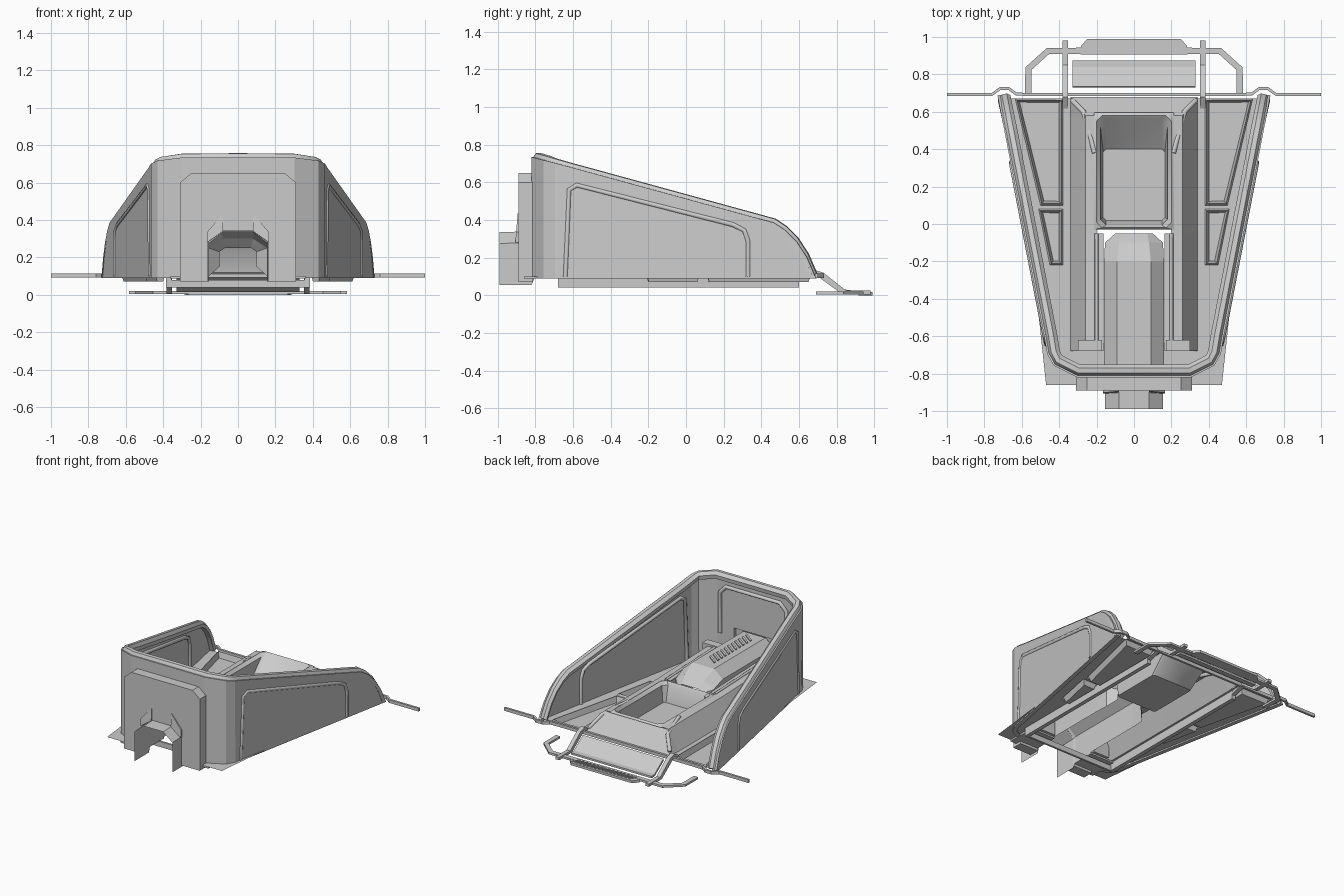
import bpy, bmesh, math
from mathutils import Vector

if "Cube" in bpy.data.objects:
    bpy.data.objects.remove(bpy.data.objects["Cube"])


def sheet(name, verts, faces, thick=0.0, mirror=False, smooth=False, offset=-1):
    me = bpy.data.meshes.new(name)
    me.from_pydata([tuple(v) for v in verts], [], faces)
    bm = bmesh.new()
    bm.from_mesh(me)
    bmesh.ops.recalc_face_normals(bm, faces=bm.faces)
    bm.to_mesh(me)
    bm.free()
    ob = bpy.data.objects.new(name, me)
    bpy.context.collection.objects.link(ob)
    if mirror:
        ob.modifiers.new("mirror", 'MIRROR').use_clip = True
    if thick:
        m = ob.modifiers.new("thick", 'SOLIDIFY')
        m.thickness, m.offset = thick, offset
    if smooth:
        bpy.context.view_layer.objects.active = ob
        ob.select_set(True)
        bpy.ops.object.shade_smooth_by_angle(angle=math.radians(35))
        ob.select_set(False)
    return ob


def loft(name, rings, closed=False, cap=False, **kw):
    n = len(rings[0])
    faces = []
    for r in range(len(rings) - 1):
        for i in range(n if closed else n - 1):
            j = (i + 1) % n
            faces.append((r * n + i, r * n + j, (r + 1) * n + j, (r + 1) * n + i))
    if cap:
        faces.append(tuple(range((len(rings) - 1) * n, len(rings) * n)))
    if cap == 'both':
        faces.append(tuple(range(n)))
    return sheet(name, [v for r in rings for v in r], faces, **kw)


def prism(name, pts, fn0, fn1, **kw):
    return loft(name, [[fn0(*p) for p in pts], [fn1(*p) for p in pts]], True, 'both', **kw)


def ribbon(name, path, w, z0, z1):
    # flat bar following a plan path
    P = [Vector(p) for p in path]
    rings = []
    for i, p in enumerate(P):
        t = (P[min(i + 1, len(P) - 1)] - P[max(i - 1, 0)]).normalized()
        n = Vector((-t.y, t.x)) * w / 2
        a, b = p + n, p - n
        rings.append([(a.x, a.y, z0), (b.x, b.y, z0), (b.x, b.y, z1), (a.x, a.y, z1)])
    return loft(name, rings, True, 'both')


def tube(name, pts, r, cyclic=False, res=2):
    cu = bpy.data.curves.new(name, 'CURVE')
    cu.dimensions = '3D'
    cu.bevel_depth, cu.bevel_resolution, cu.use_fill_caps = r, res, True
    sp = cu.splines.new('POLY')
    sp.points.add(len(pts) - 1)
    for q, p in zip(sp.points, pts):
        q.co = (*p, 1)
    sp.use_cyclic_u = cyclic
    ob = bpy.data.objects.new(name, cu)
    bpy.context.collection.objects.link(ob)
    return ob


def flip(pts):
    return [(-p[0], *p[1:]) for p in pts]


def box(name, x0, x1, y0, y1, z0, z1, **kw):
    pts = [(x0, y0), (x1, y0), (x1, y1), (x0, y1)]
    return prism(name, pts, lambda x, y: (x, y, z0), lambda x, y: (x, y, z1), **kw)


# Shape of the shell: plan line of the side wall, and the falling rim height
def wall_x(y):
    return 0.465 + (y + 0.6) / 1.29 * 0.25


RIM = [(-0.81, 0.755), (0.47, 0.405), (0.53, 0.365), (0.59, 0.305), (0.645, 0.22), (0.69, 0.115)]


def rim_z(y):
    for (a, za), (b, zb) in zip(RIM, RIM[1:]):
        if y <= b:
            return za + (zb - za) * (y - a) / (b - a)
    return RIM[-1][1]


# Shell wall with a gap for the tunnel
half = [(0.3, -0.805), (0.42, -0.745), (0.45, -0.69), (0.465, -0.6)]
half += [(wall_x(y), y) for y in (0, 0.47, 0.53, 0.59, 0.645, 0.69)]
foot = [(0, -0.805, 0.36), (0.16, -0.805, 0.36), (0.162, -0.805, 0.09)] + [(x, y, 0.09) for x, y in half]
top = [(x, y, rim_z(y) - 0.02) for x, y, _ in foot]
loft("shell_wall", [flip(foot[:0:-1]) + foot, flip(top[:0:-1]) + top], thick=0.03, offset=0)

# Faceted rim along the wall top, leaning inward
section = [(0.012, -0.055), (0.012, -0.03), (-0.008, 0), (-0.035, 0.002), (-0.055, -0.02), (-0.05, -0.05)]
rings = []
for k, (x, y) in enumerate(half):
    t = Vector(half[min(k + 1, len(half) - 1)]) - Vector(half[max(k - 1, 0)])
    n = Vector((t.y, -t.x)).normalized() if k else Vector((0.2, -0.98))
    lean = 0.6 * max(0, (y - 0.42) / 0.27)
    rings.append([(x + n.x * o, y + n.y * o + lean * h, rim_z(y) + h * (1 - lean)) for o, h in section])
mid = [[(0, -0.805 - o, 0.755 + h) for o, h in section]]
loft("shell_rim", mid + rings, True, True, mirror=True, smooth=True)

# Trim frames on outer and inner faces of the side walls and inner front wall
frame = [(-0.64, 0.1), (-0.62, 0.56), (-0.58, 0.585), (0.25, 0.375), (0.31, 0.345), (0.33, 0.29), (0.33, 0.1)]
for s, tag in ((1, "right"), (-1, "left")):
    for off, side in ((0.01, "outer"), (-0.016, "inner")):
        tube(f"side_frame_{side}_{tag}", [(s * (wall_x(y) + off), y, z) for y, z in frame], 0.014)
tube("front_inner_frame", [(-0.27, -0.785, 0.3), (-0.27, -0.785, 0.6), (-0.22, -0.785, 0.65),
                           (0.22, -0.785, 0.65), (0.27, -0.785, 0.6), (0.27, -0.785, 0.3)], 0.014)

# Base flange at the front corners and side floors with two sunken trays each
rows = [(-0.86, 0.42, 0.47), (-0.22, 0.45, wall_x(-0.22)), (0.08, 0.51, wall_x(0.08)),
        (0.10, 0.50, wall_x(0.10)), (0.67, 0.635, wall_x(0.67))]
floor = loft("side_floor", [[(0.34, y, 0.1), (0.38, y, 0.1), (m, y, 0.1), (o, y, 0.1)] for y, m, o in rows],
             mirror=True)
bm = bmesh.new()
bm.from_mesh(floor.data)
trays = [f for f in bm.faces if 0.38 < f.calc_center_median().x < 0.57
         and (-0.2 < f.calc_center_median().y < 0.06 or 0.2 < f.calc_center_median().y)
         and abs(min(v.co.x for v in f.verts) - 0.38) < 0.01]
bmesh.ops.inset_individual(bm, faces=trays, thickness=0.012, depth=0.012)
bmesh.ops.inset_individual(bm, faces=trays, thickness=0.018, depth=0)
for v in {v for f in trays for v in f.verts}:
    v.co.z = 0.07
bm.to_mesh(floor.data)
bm.free()
box("front_floor", 0.16, 0.36, -0.86, -0.64, 0.088, 0.1, mirror=True)

# Raised centre deck: sloping sides, top strips, rear slope and end blocks
deck = [[(0.162, y, z), (0.2, y, z), (0.26, y, z - 0.005), (0.34, y, 0.1)]
        for y, z in ((-0.68, 0.27), (-0.05, 0.25))]
loft("deck_front", deck, mirror=True)
loft("deck_side", [[(0.2, y, 0.25), (0.26, y, 0.245), (0.34, y, 0.1)] for y in (-0.05, 0.58)], mirror=True)
loft("deck_rear", [[(-0.26, 0.58, 0.245), (0.26, 0.58, 0.245)], [(-0.34, 0.68, 0.11), (0.34, 0.68, 0.11)]])
sheet("deck_rear_corner", [(0.26, 0.58, 0.245), (0.34, 0.58, 0.1), (0.34, 0.68, 0.11)], [(0, 1, 2)], mirror=True)
box("deck_end_block", 0.17, 0.3, -0.68, -0.62, 0.1, 0.28, mirror=True)
for s in (1, -1):
    tube("deck_edge", [(s * 0.2, -0.66, 0.27), (s * 0.2, -0.05, 0.25)], 0.01)
    tube("deck_gusset", [(s * 0.21, 0.38, 0.25), (s * 0.27, 0.6, 0.22), (s * 0.33, 0.66, 0.13)], 0.014)


# Sunken seat pan in the deck
def pan_ring(x, y0, y1, z, c):
    return [(-x + c, y0, z), (x - c, y0, z), (x, y0 + c, z), (x, y1 - c, z),
            (x - c, y1, z), (-x + c, y1, z), (-x, y1 - c, z), (-x, y0 + c, z)]


loft("seat_pan", [pan_ring(0.215, -0.03, 0.595, 0.25, 0.005), pan_ring(0.2, -0.02, 0.58, 0.262, 0.03),
                  pan_ring(0.18, -0.005, 0.56, 0.24, 0.03), pan_ring(0.165, 0.02, 0.40, 0.12, 0.015)],
     True, True, smooth=True)

# Tunnel console from the open snout to the sloping nose
arch = []
for y, w, w2, h1, h2, b in ((-0.99, 0.155, 0.08, 0.275, 0.335, 0.055), (-0.82, 0.155, 0.08, 0.28, 0.34, 0.055),
                            (-0.8, 0.16, 0.09, 0.29, 0.35, 0.1), (-0.2, 0.16, 0.09, 0.29, 0.35, 0.1),
                            (-0.1, 0.155, 0.08, 0.25, 0.30, 0.1), (-0.05, 0.10, 0.07, 0.23, 0.25, 0.15)):
    arch.append([(-w, y, b), (-w, y, h1), (-w2, y, h2), (w2, y, h2), (w, y, h1), (w, y, b)])
loft("tunnel_console", arch)
for i in range(11):
    y = -0.32 - i * 0.042
    prism(f"console_slat_{i}", [(-0.04, y + 0.03), (0.04, y - 0.03), (0.04, y - 0.012), (-0.04, y + 0.048)],
          lambda x, y: (x, y, 0.345), lambda x, y: (x, y, 0.358))

# Front housing with arched opening, and the two facets above the snout
o = [(0.16, 0.07), (0.31, 0.07), (0.31, 0.6), (0.25, 0.65)]
i = [(0.08, 0.34), (0.16, 0.28)]
prism("front_housing", o + flip(o[::-1]) + flip(i[::-1]) + i,
      lambda x, z: (x, -0.89, z), lambda x, z: (x, -0.815, z))
prism("snout_facet", [(0.08, 0.34), (0.165, 0.28), (0.165, 0.335), (0.08, 0.435)],
      lambda x, z: (x, -0.905 + (z - 0.3) * 0.08, z), lambda x, z: (x, -0.885, z), mirror=True)

# Long rails under the deck with a cross bar, and arms dropping to the tail
box("under_rail", 0.355, 0.385, -0.68, 0.6, 0.04, 0.1, mirror=True)
box("under_cross_bar", -0.355, 0.355, -0.68, -0.665, 0.04, 0.08)
arm = [(0.6, 0.09), (0.68, 0.135), (0.73, 0.12), (0.85, 0.025), (0.98, 0.025),
       (0.98, 0.005), (0.83, 0.005), (0.7, 0.1), (0.6, 0.07)]
prism("tail_arm", arm, lambda y, z: (0.353, y, z), lambda y, z: (0.383, y, z), mirror=True)

# Slanted tail sheet
prism("tail_sheet", [(0.735, 0.105), (0.84, 0.03), (0.875, 0.028), (0.875, 0.014), (0.835, 0.016), (0.73, 0.092)],
      lambda y, z: (-0.33, y, z), lambda y, z: (0.33, y, z))

# Tail bumper hoop and ribbed plate
hoop = [(0.565, 0.69), (0.565, 0.83), (0.46, 0.925), (0.27, 0.925)]
ribbon("tail_bumper", hoop + flip(hoop[::-1]), 0.035, 0.005, 0.02)
p = [(0.265, 0.915), (0.285, 0.95), (0.25, 0.99)]
prism("tail_plate", p + flip(p[::-1]), lambda x, y: (x, y, 0), lambda x, y: (x, y, 0.018))
for k in range(16):
    x = -0.25 + k * 0.031
    prism(f"tail_rib_{k}", [(x, 0.93), (x + 0.012, 0.93), (x + 0.04, 0.975), (x + 0.028, 0.975)],
          lambda x, y: (x, y, 0.016), lambda x, y: (x, y, 0.025))

# Rear cross bar reaching out to both wing tips
bar = [(1, 0.692), (0.76, 0.692), (0.715, 0.725), (0.67, 0.725), (0.63, 0.695), (0.55, 0.692)]
ribbon("rear_wing_bar", bar + flip(bar[::-1]), 0.016, 0.092, 0.115)
